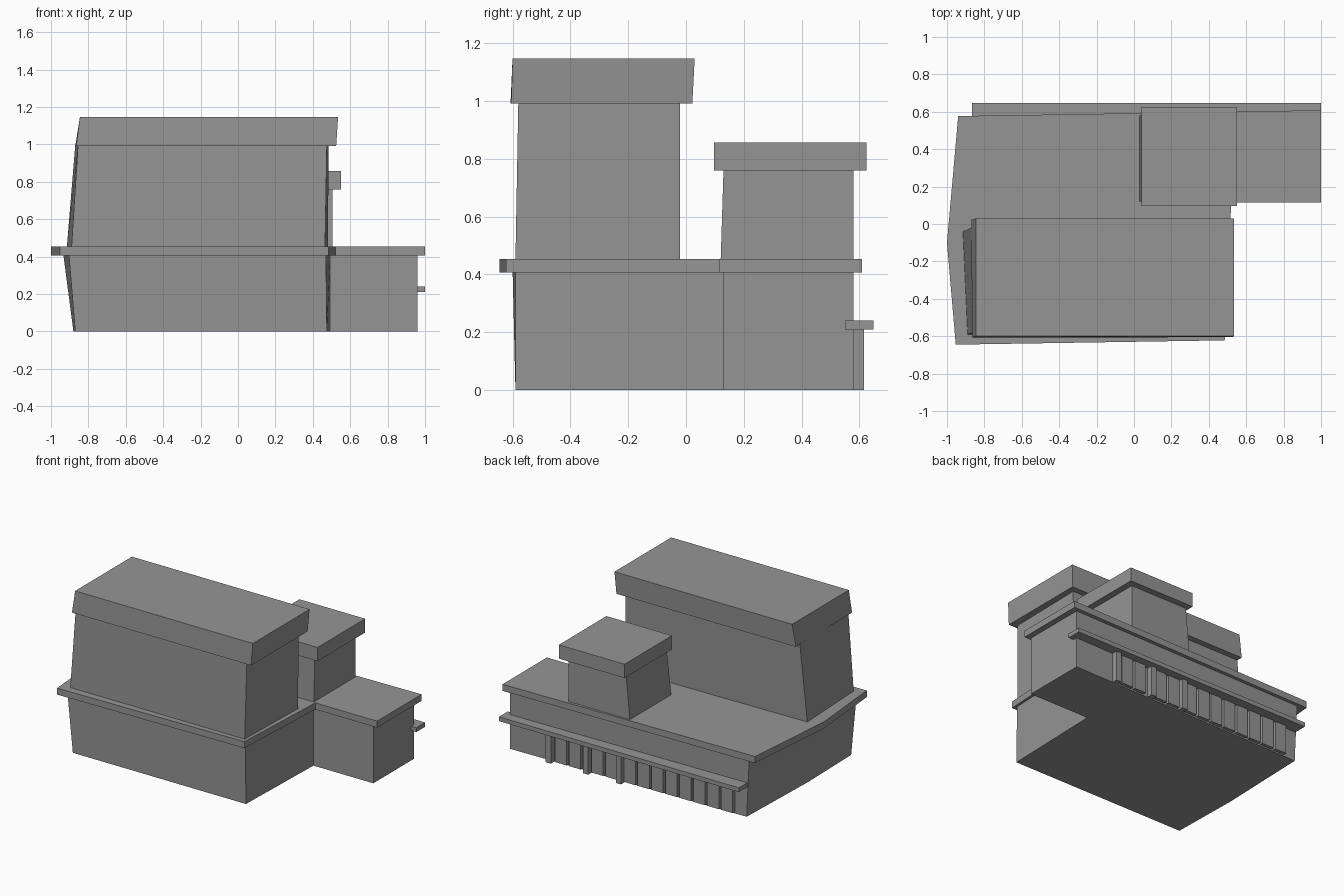
import bpy, bmesh

grey = bpy.data.materials.new("dark_grey")
grey.diffuse_color = (0.3, 0.3, 0.3, 1)


def loft(name, bottom, top, z0, z1):
    """Closed solid between two outlines with equal point counts."""
    bm = bmesh.new()
    lo = [bm.verts.new((x, y, z0)) for x, y in bottom]
    hi = [bm.verts.new((x, y, z1)) for x, y in top]
    n = len(lo)
    bm.faces.new(lo[::-1])
    bm.faces.new(hi)
    for i in range(n):
        j = (i + 1) % n
        bm.faces.new((lo[i], lo[j], hi[j], hi[i]))
    bmesh.ops.recalc_face_normals(bm, faces=bm.faces)
    me = bpy.data.meshes.new(name)
    bm.to_mesh(me)
    bm.free()
    me.materials.append(grey)
    ob = bpy.data.objects.new(name, me)
    bpy.context.collection.objects.link(ob)
    return ob


def box(name, x0, x1, y0, y1, z0, z1):
    o = [(x0, y0), (x1, y0), (x1, y1), (x0, y1)]
    return loft(name, o, o, z0, z1)


# Ground floor: bent, outward leaning left wall and a rear wing to the right
loft("ground_floor",
     [(-0.87, -0.59), (0.475, -0.59), (0.495, 0.13), (0.96, 0.13),
      (0.96, 0.58), (-0.86, 0.555), (-0.88, -0.1)],
     [(-0.905, -0.60), (0.47, -0.59), (0.495, 0.13), (0.96, 0.13),
      (0.96, 0.58), (-0.88, 0.555), (-0.935, -0.1)], 0, 0.42)

# Overhanging roof slab of the ground floor
slab = [(-0.953, -0.645), (0.485, -0.622), (0.52, 0.115), (1.0, 0.115),
        (1.0, 0.608), (-0.94, 0.577), (-1.0, -0.1)]
loft("ground_floor_roof", slab, slab, 0.407, 0.453)

# Tall upper storey and its heavy roof cap
loft("upper_storey",
     [(-0.89, -0.59), (0.465, -0.59), (0.48, -0.02), (-0.915, -0.04)],
     [(-0.855, -0.58), (0.475, -0.58), (0.485, -0.02), (-0.87, -0.02)], 0.45, 1.0)
loft("upper_roof",
     [(-0.865, -0.607), (0.525, -0.605), (0.525, 0.022), (-0.87, 0.022)],
     [(-0.845, -0.60), (0.535, -0.60), (0.535, 0.03), (-0.845, 0.03)], 0.992, 1.147)

# Small rear tower
loft("tower",
     [(0.03, 0.12), (0.505, 0.12), (0.505, 0.58), (0.03, 0.58)],
     [(0.06, 0.13), (0.505, 0.13), (0.505, 0.58), (0.06, 0.58)], 0.45, 0.77)
box("tower_roof", 0.04, 0.55, 0.097, 0.625, 0.76, 0.857)

# Rear canopy
box("rear_canopy", -0.865, 1.0, 0.55, 0.648, 0.21, 0.24)

# Rear pillars under the canopy
for x in (0.64, 0.35, 0.095):
    box("rear_pillar", x - 0.02, x + 0.02, 0.54, 0.615, 0, 0.215)

# Rear shopfront panels: pairs between pillars, then a row of eight
starts = [0.60, 0.493, 0.318, 0.211] + [0.07 - 0.107 * i for i in range(8)]
for x in starts:
    y = 0.567 + 0.0137 * x
    box("rear_panel", x - 0.09, x, y - 0.03, y + 0.022, 0.01, 0.215)
